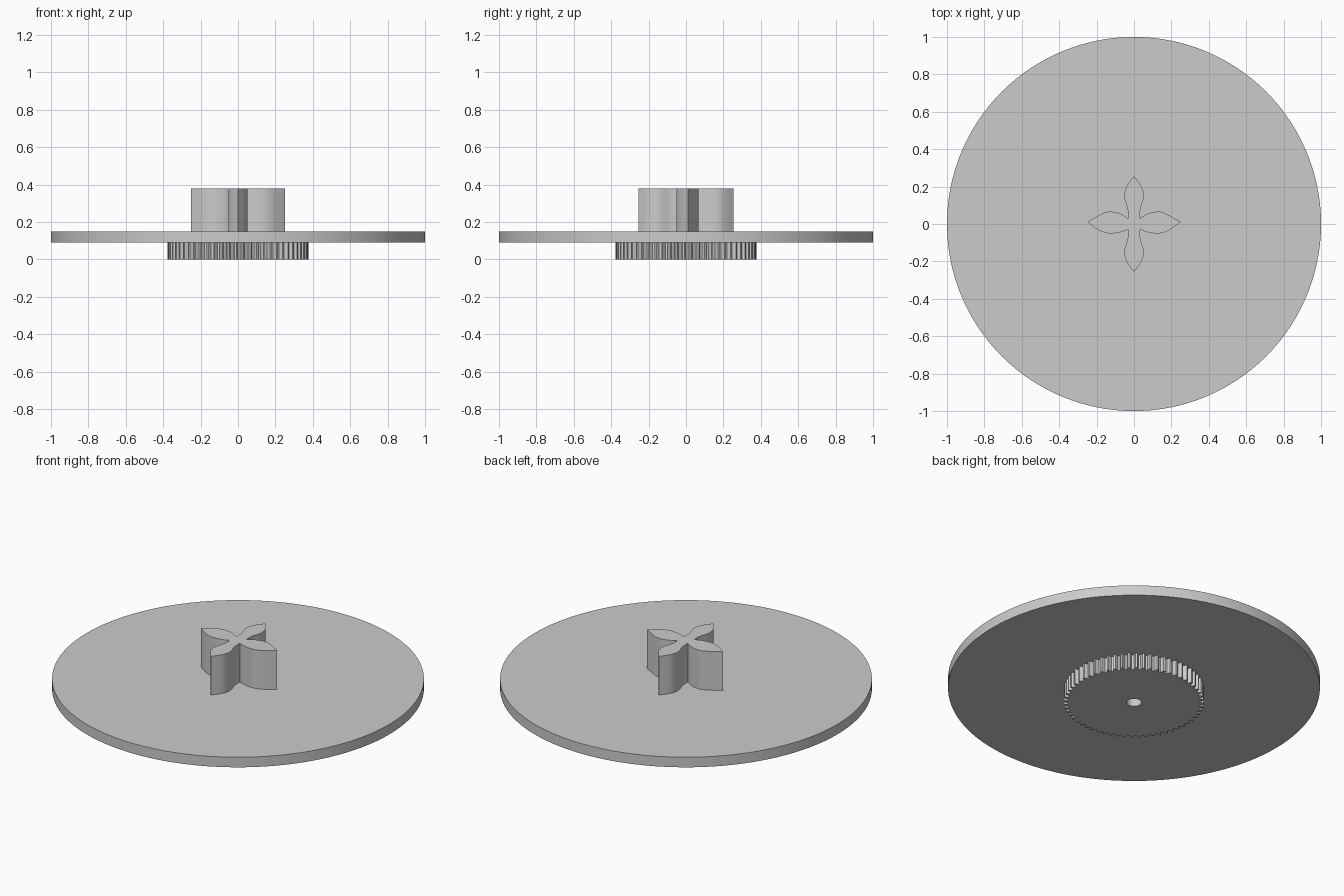
import bpy
import bmesh
import math
from mathutils import Vector

cube = bpy.data.objects.get("Cube")
if cube:
    bpy.data.objects.remove(cube, do_unlink=True)

GREY = (0.6, 0.6, 0.6, 1)
grey = bpy.data.materials.new("plain grey")
grey.use_nodes = True
grey.diffuse_color = GREY
grey.node_tree.nodes["Principled BSDF"].inputs["Base Color"].default_value = GREY


def polar(radius, angle):
    return (radius * math.cos(angle), radius * math.sin(angle))


def circle(radius, count):
    return [polar(radius, math.tau * i / count) for i in range(count)]


def prism(name, outline, bottom, top, hole=None):
    """Straight extrusion of an outline, optionally with a matching hole loop."""
    bm = bmesh.new()

    def loop(points, z):
        return [bm.verts.new((x, y, z)) for x, y in points]

    def strip(a, b):
        n = len(a)
        for i in range(n):
            j = (i + 1) % n
            bm.faces.new((a[i], a[j], b[j], b[i]))

    low, high = loop(outline, bottom), loop(outline, top)
    strip(low, high)
    if hole:
        hole_low, hole_high = loop(hole, bottom), loop(hole, top)
        strip(hole_high, hole_low)
        strip(high, hole_high)
        strip(hole_low, low)
    else:
        bm.faces.new(high)
        bm.faces.new(low[::-1])
    bmesh.ops.recalc_face_normals(bm, faces=bm.faces)
    mesh = bpy.data.meshes.new(name)
    bm.to_mesh(mesh)
    bm.free()
    mesh.materials.append(grey)
    obj = bpy.data.objects.new(name, mesh)
    bpy.context.collection.objects.link(obj)
    bpy.ops.object.select_all(action='DESELECT')
    obj.select_set(True)
    bpy.context.view_layer.objects.active = obj
    bpy.ops.object.shade_smooth_by_angle(angle=math.radians(25))
    return obj


def smooth_path(points, steps=4):
    """Catmull-Rom curve through the points."""
    p = [Vector(q) for q in points]
    p = [2 * p[0] - p[1]] + p + [2 * p[-1] - p[-2]]
    path = []
    for a, b, c, d in zip(p, p[1:], p[2:], p[3:]):
        for s in range(steps):
            t = s / steps
            q = 0.5 * (2 * b + (c - a) * t + (2 * a - 5 * b + 4 * c - d) * t ** 2
                       + (3 * b - a - 3 * c + d) * t ** 3)
            path.append((q.x, q.y))
    return path + [tuple(p[-2])]


# Round plate
prism("plate", circle(1.0, 128), 0.09, 0.15)

# Toothed wheel with a central bore
TEETH = 60
pitch = math.tau / TEETH
gear = [polar(r, (i + f) * pitch) for i in range(TEETH)
        for r, f in ((0.356, 0), (0.356, 0.3), (0.376, 0.52), (0.376, 0.78))]
prism("gear", gear, 0, 0.09, hole=circle(0.04, len(gear)))

# Four-petal boss: petal edges run from the notch to the tip
side_upper = smooth_path([(0.033, 0.03), (0.08, 0.058), (0.14, 0.066), (0.19, 0.045), (0.25, 0.01)])
side_lower = smooth_path([(0.033, -0.03), (0.08, -0.046), (0.14, -0.05), (0.19, -0.032), (0.25, 0.01)])
upright = smooth_path([(0.033, 0.03), (0.034, 0.08), (0.052, 0.145), (0.04, 0.2), (0, 0.255)])

upper = side_upper[::-1] + upright[1:]
lower = side_lower[::-1] + [(x, -y) for x, y in upright[1:]]


def flip(points):
    return [(-x, y) for x, y in points]


boss = upper[:-1] + flip(upper)[:0:-1] + flip(lower)[:-1] + lower[:0:-1]
prism("petal_boss", boss, 0.14, 0.38)
